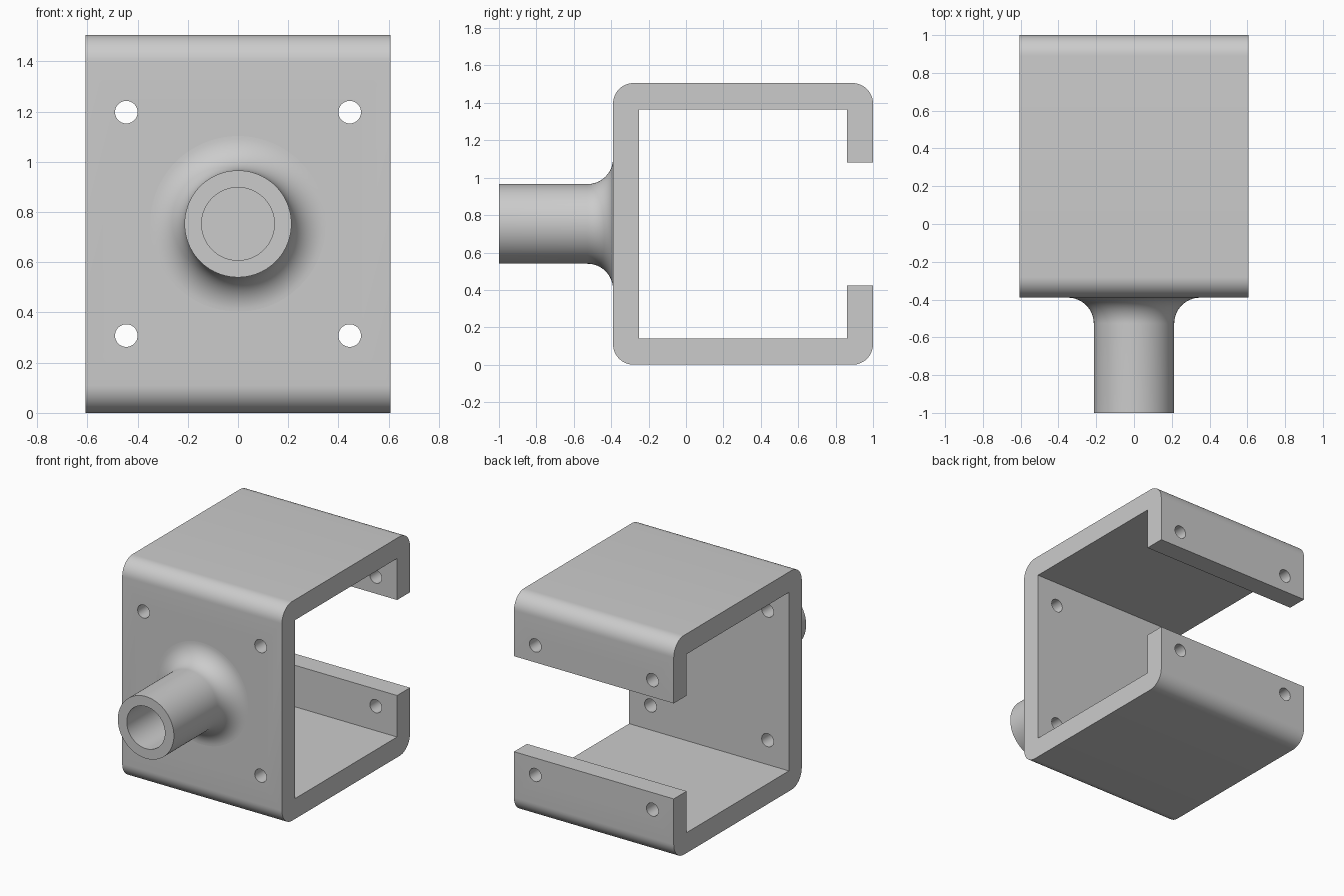
import bpy
import bmesh
from math import cos, sin, pi, radians
from mathutils import Matrix, Vector

cube = bpy.data.objects.get("Cube")
if cube:
    bpy.data.objects.remove(cube, do_unlink=True)

HALF_W = 0.607
FRONT, BACK, TOP, WALL = -0.39, 1.0, 1.506, 0.14
MID = TOP / 2
CORNER = 0.11
LIP = 0.425
HOLE_X, HOLE_Z, HOLE_R = 0.445, 0.445, 0.045
STEM_R, BORE_R, FLARE = 0.213, 0.145, 0.137

steel = bpy.data.materials.new("plain grey metal")
steel.use_nodes = True
grey = (0.6, 0.6, 0.6, 1)
steel.diffuse_color = grey
steel.node_tree.nodes["Principled BSDF"].inputs["Base Color"].default_value = grey


def make_object(name, bm):
    bmesh.ops.recalc_face_normals(bm, faces=bm.faces)
    mesh = bpy.data.meshes.new(name)
    bm.to_mesh(mesh)
    bm.free()
    mesh.materials.append(steel)
    obj = bpy.data.objects.new(name, mesh)
    bpy.context.collection.objects.link(obj)
    return obj


def activate(obj):
    bpy.ops.object.select_all(action='DESELECT')
    obj.select_set(True)
    bpy.context.view_layer.objects.active = obj


def smooth(obj):
    activate(obj)
    bpy.ops.object.shade_smooth_by_angle(angle=radians(30))


def arc(cy, cz, radius, start, end, steps=12):
    angles = [start + (end - start) * i / steps for i in range(steps + 1)]
    return [(cy + radius * cos(a), cz + radius * sin(a)) for a in angles]


# Channel bracket: lower half of the section, mirrored for the upper half
lower = [(BACK - WALL, LIP), (BACK, LIP)]
lower += arc(BACK - CORNER, CORNER, CORNER, 0, -pi / 2)
lower += arc(FRONT + CORNER, CORNER, CORNER, -pi / 2, -pi)
upper = [(y, TOP - z) for y, z in reversed(lower)]
inner = [(BACK - WALL, TOP - WALL), (FRONT + WALL, TOP - WALL),
         (FRONT + WALL, WALL), (BACK - WALL, WALL)]
bm = bmesh.new()
section = bm.faces.new([bm.verts.new((-HALF_W, y, z)) for y, z in lower + upper + inner])
side = bmesh.ops.extrude_face_region(bm, geom=[section])
bmesh.ops.translate(bm, vec=(2 * HALF_W, 0, 0),
                    verts=[v for v in side["geom"] if isinstance(v, bmesh.types.BMVert)])
bracket = make_object("channel_bracket", bm)

# Bolt holes pass through the front wall and the rear lips
bm = bmesh.new()
for sx in (-1, 1):
    for sz in (-1, 1):
        place = Matrix.Translation((sx * HOLE_X, 0, MID + sz * HOLE_Z))
        bmesh.ops.create_cone(bm, cap_ends=True, segments=40, radius1=HOLE_R,
                              radius2=HOLE_R, depth=4,
                              matrix=place @ Matrix.Rotation(pi / 2, 4, 'X'))
cutter = make_object("bolt_hole_cutter", bm)
cut = bracket.modifiers.new("bolt holes", 'BOOLEAN')
cut.object = cutter
cut.solver = 'EXACT'
activate(bracket)
bpy.ops.object.modifier_apply(modifier=cut.name)
bpy.data.objects.remove(cutter, do_unlink=True)
smooth(bracket)

# Hollow stem with flared root, revolved about the y axis as (y, radius)
profile = [(FRONT, 0), (FRONT, BORE_R), (-1, BORE_R), (-1, STEM_R)]
profile += arc(FRONT - FLARE, STEM_R + FLARE, FLARE, -pi / 2, 0, 16)
profile += [(FRONT + 0.01, STEM_R + FLARE), (FRONT + 0.01, 0)]
bm = bmesh.new()
points = [bm.verts.new((0, y, MID + r)) for y, r in profile]
edges = [bm.edges.new(pair) for pair in zip(points, points[1:])]
bmesh.ops.spin(bm, geom=points + edges, cent=Vector((0, 0, MID)), axis=(0, 1, 0),
               angle=2 * pi, steps=80, use_duplicate=False)
bmesh.ops.remove_doubles(bm, verts=bm.verts, dist=0.0001)
smooth(make_object("hollow_stem", bm))
